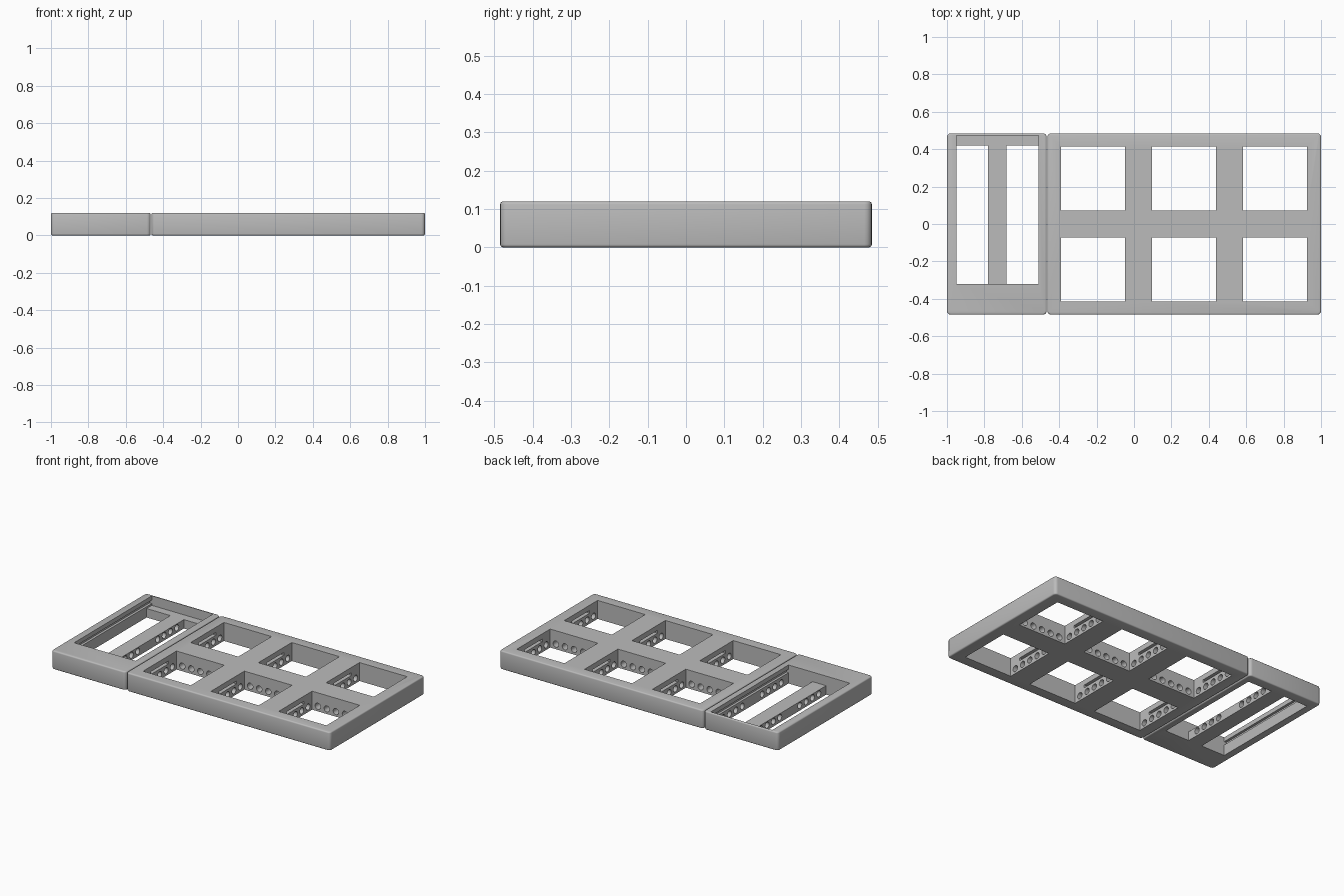
import bpy, bmesh, math
from mathutils import Matrix, Vector

cube = bpy.data.objects.get("Cube")
if cube:
    bpy.data.objects.remove(cube, do_unlink=True)

grey = bpy.data.materials.new("matte_grey")
grey.use_nodes = True
grey.diffuse_color = (0.5, 0.5, 0.5, 1)
grey.node_tree.nodes["Principled BSDF"].inputs["Base Color"].default_value = (0.5, 0.5, 0.5, 1)

HEIGHT, HALF_DEPTH = 0.12, 0.485
BORE_Z, BORE_R = 0.033, 0.02


def add_box(bm, x0, x1, y0, y1, z0, z1):
    size = Vector((x1 - x0, y1 - y0, z1 - z0))
    mid = Vector((x0 + x1, y0 + y1, z0 + z1)) / 2
    return bmesh.ops.create_cube(bm, size=1, matrix=Matrix.Translation(mid) @ Matrix.Diagonal(size).to_4x4())


def add_bore(bm, axis, start, end, across):
    """Horizontal round hole running along axis from start to end."""
    mid = (start + end) / 2
    if axis == "x":
        place = Matrix.Translation((mid, across, BORE_Z)) @ Matrix.Rotation(math.pi / 2, 4, "Y")
    else:
        place = Matrix.Translation((across, mid, BORE_Z)) @ Matrix.Rotation(math.pi / 2, 4, "X")
    bmesh.ops.create_cone(bm, cap_ends=True, segments=20, radius1=BORE_R, radius2=BORE_R,
                          depth=end - start, matrix=place)


def to_object(bm, name):
    mesh = bpy.data.meshes.new(name)
    bmesh.ops.recalc_face_normals(bm, faces=bm.faces)
    bm.to_mesh(mesh)
    bm.free()
    obj = bpy.data.objects.new(name, mesh)
    bpy.context.collection.objects.link(obj)
    mesh.materials.append(grey)
    return obj


def rounded_slab(name, x0, x1):
    bm = bmesh.new()
    add_box(bm, x0, x1, -HALF_DEPTH, HALF_DEPTH, 0, HEIGHT)
    upright = [e for e in bm.edges if abs(e.verts[0].co.z - e.verts[1].co.z) > 0.01]
    bmesh.ops.bevel(bm, geom=upright, offset=0.02, segments=4, profile=0.5, affect="EDGES")
    rim = [e for e in bm.edges if abs(e.verts[0].co.z - e.verts[1].co.z) < 0.001]
    bmesh.ops.bevel(bm, geom=rim, offset=0.008, segments=3, profile=0.5, affect="EDGES")
    return to_object(bm, name)


def cut(target, bm, name):
    cutter = to_object(bm, name)
    cutter.hide_render = True
    mod = target.modifiers.new(name, "BOOLEAN")
    mod.operation, mod.solver, mod.object = "DIFFERENCE", "EXACT", cutter
    bpy.context.view_layer.objects.active = target
    bpy.ops.object.modifier_apply(modifier=name)
    bpy.data.objects.remove(cutter, do_unlink=True)


def finish(obj):
    bpy.ops.object.select_all(action="DESELECT")
    obj.select_set(True)
    bpy.context.view_layer.objects.active = obj
    bpy.ops.object.shade_smooth_by_angle(angle=math.radians(35))


# Large tray with a grid of square windows
grid = rounded_slab("window_grid_tray", -0.463, 1.0)
columns, rows, half = (-0.22, 0.267, 0.753), (-0.243, 0.243), 0.171
offsets = [i * 0.065 for i in range(-2, 3)]

bm = bmesh.new()
for x in columns:
    for y in rows:
        add_box(bm, x - half, x + half, y - half, y + half, -0.1, 0.3)
cut(grid, bm, "window_cutter")

# Holes and slots through the bars, shallow in the outer rim
spans = [(columns[0] - half - 0.04, columns[0] - half + 0.01),
         (columns[0] + half - 0.01, columns[1] - half + 0.01),
         (columns[1] + half - 0.01, columns[2] - half + 0.01),
         (columns[2] + half - 0.01, columns[2] + half + 0.04)]
bm = bmesh.new()
for y in rows:
    for start, end in spans:
        add_box(bm, start, end, y - 0.09, y + 0.09, 0.068, 0.086)
        for d in offsets:
            add_bore(bm, "x", start, end, y + d)
for x in columns:
    for d in offsets:
        add_bore(bm, "y", rows[0] + half - 0.01, rows[1] - half + 0.01, x + d)
cut(grid, bm, "bore_cutter")
finish(grid)

# Small tray with two long openings below a recess
side = rounded_slab("side_tray", -1.0, -0.467)
left, right, front, back = -0.95, -0.51, -0.322, 0.42
bar_left, bar_right = -0.78, -0.682

bm = bmesh.new()
add_box(bm, left, right, front, 0.474, 0.058, 0.3)
cut(side, bm, "recess_cutter")

bm = bmesh.new()
for x0, x1 in ((left, bar_left), (bar_right, right)):
    add_box(bm, x0, x1, front, back, -0.1, 0.2)
cut(side, bm, "opening_cutter")

# Sliding grooves in both long walls
bm = bmesh.new()
for x in (left, right):
    add_box(bm, x - 0.016, x + 0.016, front, 0.474, 0.07, 0.092)
cut(side, bm, "groove_cutter")

# Two groups of holes in the middle bar and inner wall
bm = bmesh.new()
for centre in (-0.15, 0.25):
    for i in range(4):
        y = centre + (i - 1.5) * 0.065
        add_bore(bm, "x", bar_left - 0.01, bar_right + 0.01, y)
        add_bore(bm, "x", right - 0.01, right + 0.03, y)
cut(side, bm, "side_bore_cutter")
finish(side)
